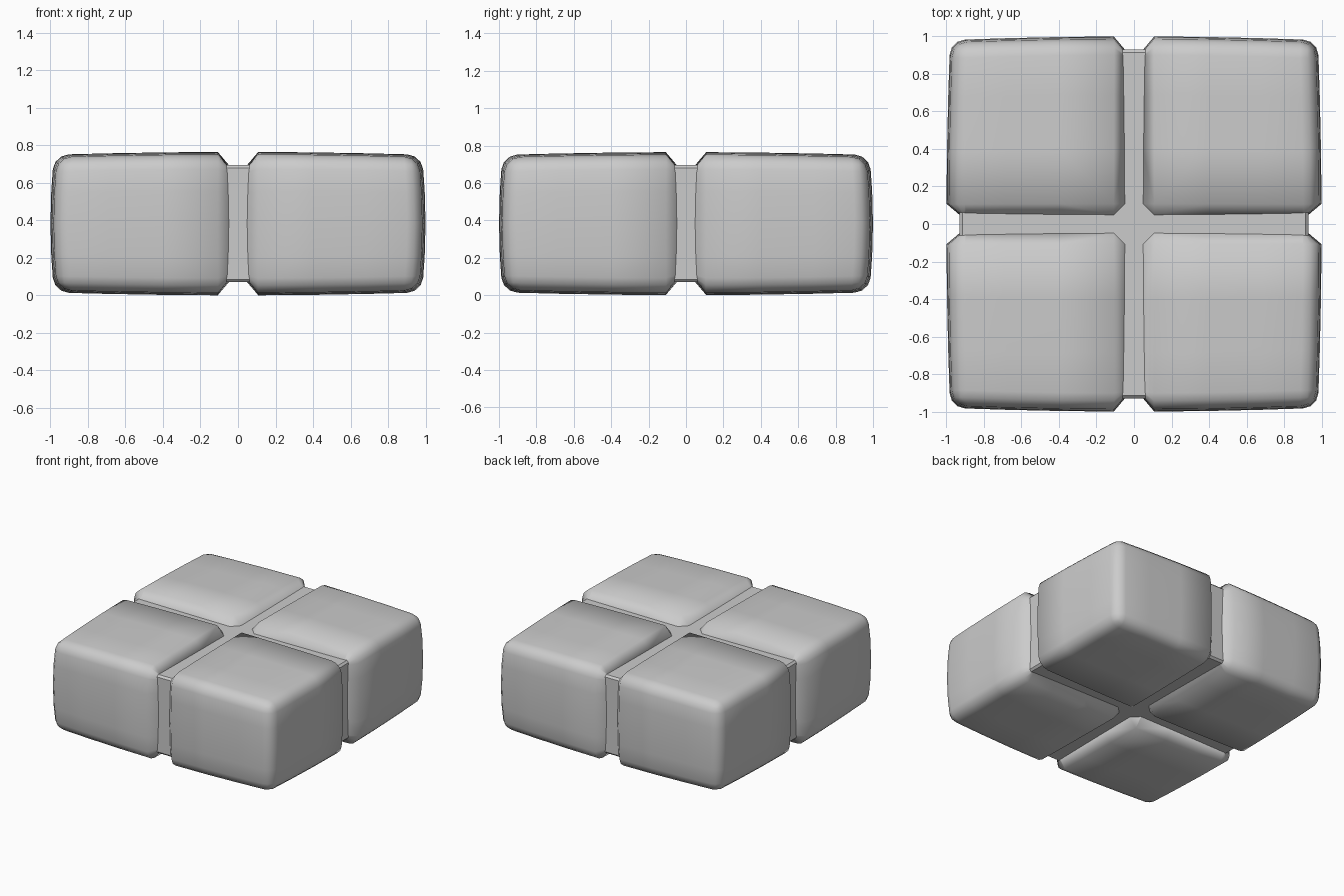
import bpy, bmesh, math
from mathutils import Vector

cube = bpy.data.objects.get("Cube")
if cube:
    bpy.data.objects.remove(cube, do_unlink=True)

HEIGHT = 0.765
HALF = HEIGHT / 2
GROOVE = 0.05    # half width of the groove floor
RIM = 0.11       # where the groove slope meets the outer surface
DEPTH = 0.07

grey = bpy.data.materials.new("light_grey")
grey.use_nodes = True
colour = (0.6, 0.6, 0.6, 1)
grey.diffuse_color = colour
grey.node_tree.nodes["Principled BSDF"].inputs["Base Color"].default_value = colour


def cut(bm, point, normal, discard=False):
    bmesh.ops.bisect_plane(bm, geom=bm.verts[:] + bm.edges[:] + bm.faces[:],
                           plane_co=point, plane_no=normal, clear_inner=discard)


def rounded_box(size, offset, segments):
    bm = bmesh.new()
    bmesh.ops.create_cube(bm, size=1)
    bmesh.ops.scale(bm, vec=size, verts=bm.verts)
    bmesh.ops.bevel(bm, geom=bm.edges[:], offset=offset, segments=segments,
                    profile=0.5, affect='EDGES')
    return bm


def bulge(bm):
    for v in bm.verts:
        x, y, z = v.co
        h = (z / HALF) ** 2
        v.co = (x * (1 - 0.02 * y * y) * (1 - 0.02 * h),
                y * (1 - 0.02 * x * x) * (1 - 0.02 * h),
                z * (1 - 0.04 * x * x) * (1 - 0.04 * y * y))


def make_object(name, bm, angle):
    mesh = bpy.data.meshes.new(name)
    bm.to_mesh(mesh)
    bm.free()
    mesh.materials.append(grey)
    obj = bpy.data.objects.new(name, mesh)
    bpy.context.collection.objects.link(obj)
    obj.location.z = HALF
    bpy.ops.object.select_all(action='DESELECT')
    obj.select_set(True)
    bpy.context.view_layer.objects.active = obj
    bpy.ops.object.shade_smooth_by_angle(angle=math.radians(angle))
    return obj


# Pillow block: one quarter of a bulging rounded box, sloped into the grooves
bm = rounded_box((2, 2, HEIGHT), 0.08, 3)
for axis in (Vector((1, 0, 0)), Vector((0, 1, 0))):
    for position in (RIM, 0.4, 0.7):
        cut(bm, axis * position, axis)
for level in (-0.18, 0, 0.18):
    cut(bm, (0, 0, level), (0, 0, 1))
for axis in (Vector((1, 0, 0)), Vector((0, 1, 0))):
    cut(bm, axis * GROOVE, axis, True)
cut(bm, (GROOVE, RIM, 0), (1, 1, 0), True)
bulge(bm)
bm.normal_update()
rim = {v: v.normal.copy() for v in bm.verts if v.is_boundary}
for v, normal in rim.items():
    v.co -= normal * DEPTH
bmesh.ops.holes_fill(bm, edges=[e for e in bm.edges if e.is_boundary])
bmesh.ops.recalc_face_normals(bm, faces=bm.faces)
blocks = make_object("pillow_blocks", bm, 60)
mirror = blocks.modifiers.new("four_quarters", 'MIRROR')
mirror.use_axis = (True, True, False)
mirror.use_mirror_merge = False
blocks.modifiers.move(len(blocks.modifiers) - 1, 0)

# Core bars: crossing strips that form the groove floors
for name, size in (("core_bar_across", (1.86, 0.2, HEIGHT - 2 * DEPTH)),
                   ("core_bar_lengthwise", (0.2, 1.86, HEIGHT - 2 * DEPTH))):
    make_object(name, rounded_box(size, 0.015, 1), 30)
